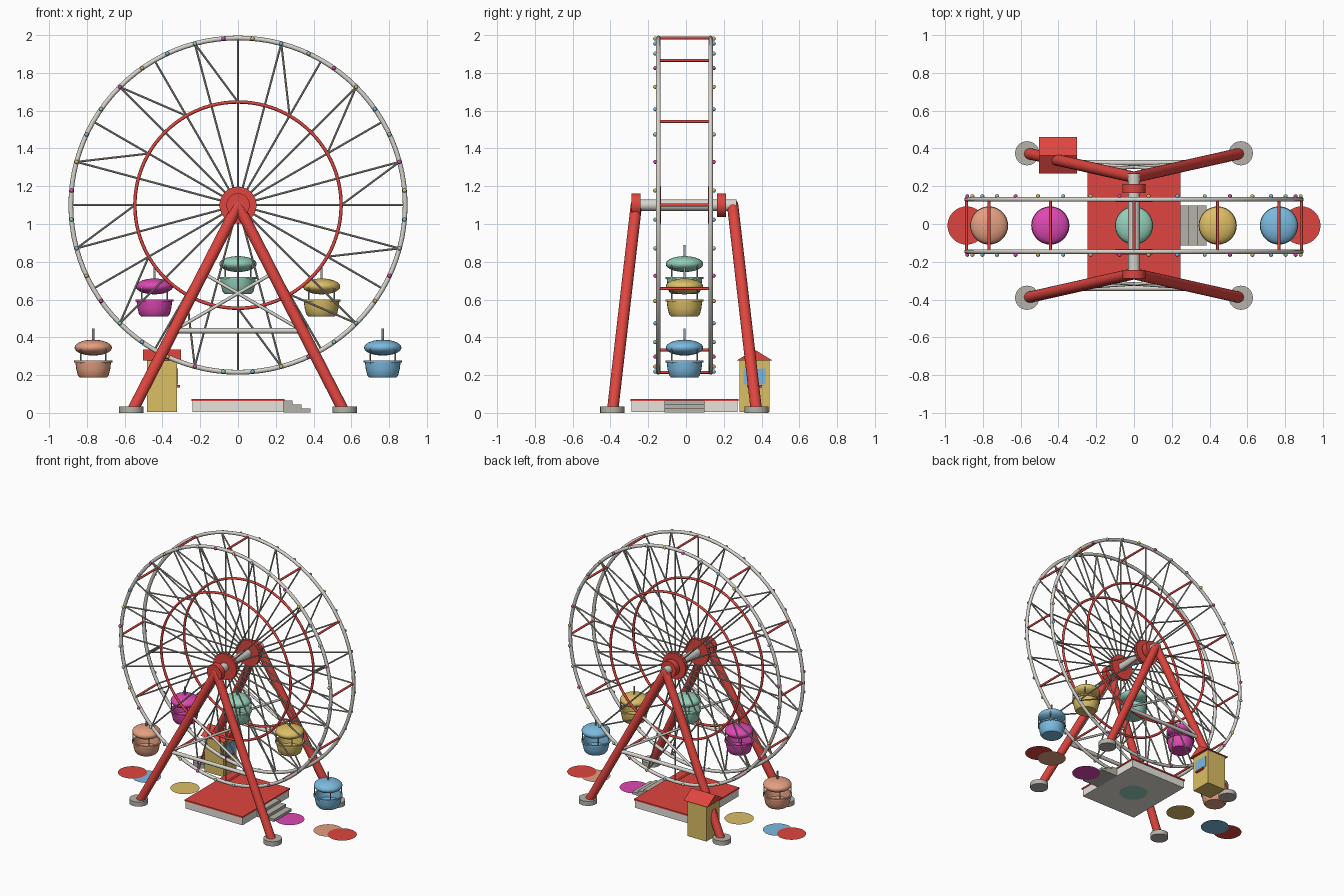
import bpy, bmesh, math
from mathutils import Vector, Matrix

if "Cube" in bpy.data.objects:
    bpy.data.objects.remove(bpy.data.objects["Cube"])

Y0, ZC, R = -0.008, 1.10, 0.885      # wheel centre and rim radius


def mat(name, c):
    m = bpy.data.materials.new(name)
    m.diffuse_color = (*c, 1)
    m.use_nodes = True
    m.node_tree.nodes["Principled BSDF"].inputs["Base Color"].default_value = m.diffuse_color
    return m


RED = mat("red", (0.74, 0.06, 0.05))
LIGHT = mat("light grey", (0.68, 0.66, 0.61))
CREAM = mat("pale cream", (0.80, 0.77, 0.71))
STEEL = mat("steel grey", (0.36, 0.36, 0.34))
STONE = mat("concrete grey", (0.46, 0.45, 0.40))
BLUE = mat("blue", (0.20, 0.49, 0.74))
YELLOW = mat("yellow", (0.72, 0.52, 0.13))
GREEN = mat("green", (0.30, 0.64, 0.49))
PINK = mat("magenta", (0.73, 0.065, 0.45))
ORANGE = mat("orange", (0.78, 0.35, 0.22))


def finish(name, bm, *mats, smooth=True):
    bmesh.ops.recalc_face_normals(bm, faces=bm.faces)
    me = bpy.data.meshes.new(name)
    bm.to_mesh(me)
    bm.free()
    ob = bpy.data.objects.new(name, me)
    bpy.context.collection.objects.link(ob)
    for m in mats:
        me.materials.append(m)
    if smooth:
        bpy.context.view_layer.objects.active = ob
        ob.select_set(True)
        bpy.ops.object.shade_smooth_by_angle(angle=math.radians(40))
        ob.select_set(False)
    return ob


def tube(bm, p, q, r, segs=12):
    p, q = Vector(p), Vector(q)
    d = q - p
    M = Matrix.Translation((p + q) / 2) @ d.to_track_quat('Z', 'Y').to_matrix().to_4x4()
    bmesh.ops.create_cone(bm, cap_ends=True, segments=segs, radius1=r, radius2=r,
                          depth=d.length, matrix=M)


def box(bm, x0, x1, y0, y1, z0, z1):
    M = Matrix.Translation(((x0 + x1) / 2, (y0 + y1) / 2, (z0 + z1) / 2)) \
        @ Matrix.Diagonal((x1 - x0, y1 - y0, z1 - z0, 1))
    bmesh.ops.create_cube(bm, size=1, matrix=M)


def lathe(bm, profile, centre, segs=28):
    c = Vector(centre)
    vs = [bm.verts.new(c + Vector((r, 0, z))) for r, z in profile]
    es = [bm.edges.new(e) for e in zip(vs, vs[1:])]
    bmesh.ops.spin(bm, geom=vs + es, cent=c, axis=(0, 0, 1), angle=2 * math.pi,
                   steps=segs, use_duplicate=False)
    bmesh.ops.remove_doubles(bm, verts=bm.verts, dist=1e-5)


def ring(name, y, rad, r, m):
    bpy.ops.mesh.primitive_torus_add(location=(0, y, ZC), rotation=(math.pi / 2, 0, 0),
                                     major_radius=rad, minor_radius=r,
                                     major_segments=96, minor_segments=10)
    ob = bpy.context.object
    ob.name = name
    ob.data.materials.append(m)
    bpy.ops.object.shade_smooth()
    ob.select_set(False)


def polar(deg, rad, y):
    a = math.radians(deg)
    return (rad * math.cos(a), y, ZC + rad * math.sin(a))


# wheel sides: rims, inner rings, hubs, spokes, bulbs
BULBS = [YELLOW, PINK, GREEN, BLUE]
for side, s in (("front", -1), ("back", 1)):
    y = Y0 + s * 0.138
    ring(side + "_rim", y, R, 0.0125, LIGHT)
    ring(side + "_inner_ring", y, 0.546, 0.009, RED)
    bm = bmesh.new()
    tube(bm, (0, y - 0.014, ZC), (0, y + 0.014, ZC), 0.098, 32)
    finish(side + "_hub", bm, RED)
    bm = bmesh.new()
    for i in range(24):
        tube(bm, polar(15 * i, 0.07, y), polar(15 * i, R, y), 0.0055, 8)
        if i % 2 == 0:
            tube(bm, polar(15 * i, 0.546, y), polar(15 * i + 15, R, y), 0.0055, 8)
    finish(side + "_spokes", bm, STONE)
    bm = bmesh.new()
    for k in range(36):
        n = len(bm.faces)
        bmesh.ops.create_icosphere(bm, subdivisions=2, radius=0.011,
                                   matrix=Matrix.Translation(polar(5 + 10 * k, R, y + s * 0.017)))
        bm.faces.ensure_lookup_table()
        for f in bm.faces[n:]:
            f.material_index = k % 4
    finish(side + "_bulbs", bm, *BULBS)

# struts joining the two rims
bm = bmesh.new()
for i in range(12):
    tube(bm, polar(30 * i, R, Y0 - 0.138), polar(30 * i, R, Y0 + 0.138), 0.008)
finish("rim_struts", bm, RED)

# axle and bearings
bm = bmesh.new()
tube(bm, (0, -0.27, ZC), (0, 0.268, ZC), 0.031, 24)
finish("axle", bm, LIGHT)
for name, y in (("front_bearing", -0.265), ("back_bearing", 0.188)):
    bm = bmesh.new()
    tube(bm, (0, y - 0.023, ZC), (0, y + 0.023, ZC), 0.062, 28)
    finish(name, bm, RED)

# support legs, feet and braces
for side, s in (("front", -1), ("back", 1)):
    def leg(z, sx):
        t = z / ZC
        return (sx * 0.565 * (1 - t), Y0 + s * (0.382 - 0.127 * t), z)
    legs, feet, braces = bmesh.new(), bmesh.new(), bmesh.new()
    for sx in (-1, 1):
        tube(legs, leg(0.02, sx), leg(ZC, sx), 0.03, 20)
        x, y, z = leg(0, sx)
        tube(feet, (x, y, 0), (x, y, 0.035), 0.064, 28)
        tube(braces, leg(0.435, sx), leg(0.74, -sx), 0.009)
    bmesh.ops.create_uvsphere(legs, u_segments=20, v_segments=12, radius=0.03,
                              matrix=Matrix.Translation(leg(ZC, 1)))
    tube(braces, leg(0.435, -1), leg(0.435, 1), 0.014)
    finish(side + "_legs", legs, RED)
    finish(side + "_feet", feet, STONE)
    finish(side + "_braces", braces, LIGHT)

# gondolas in the upper half, flat ground discs for the rest
CARS = [RED, BLUE, YELLOW, GREEN, PINK, ORANGE]
for i in range(12):
    x, _, z = polar(30 * i, R, 0)
    z -= ZC
    m = CARS[i % 6]
    bm = bmesh.new()
    if z < 0.1:
        h = 0.001 if m is RED else 0.0
        bmesh.ops.create_circle(bm, cap_ends=True, segments=36, radius=0.101,
                                matrix=Matrix.Translation((x, Y0, h)))
        finish("ground_disc", bm, m, smooth=False)
        continue
    lathe(bm, [(0, -0.255), (0.072, -0.255), (0.082, -0.243), (0.09, -0.21), (0.094, -0.177),
               (0.101, -0.177), (0.101, -0.166), (0.089, -0.166), (0.08, -0.225), (0, -0.225)],
          (x, Y0, z))
    finish("gondola_tub", bm, m)
    bm = bmesh.new()
    bmesh.ops.create_uvsphere(bm, u_segments=28, v_segments=14, radius=1,
                              matrix=Matrix.Translation((x, Y0, z - 0.097))
                              @ Matrix.Diagonal((0.099, 0.099, 0.042, 1)))
    finish("gondola_canopy", bm, m)
    bm = bmesh.new()
    tube(bm, (x, Y0, z - 0.08), (x, Y0, z + 0.004), 0.006)
    for a in (-1, 1):
        for b in (-1, 1):
            px, py = x + a * 0.067, Y0 + b * 0.067
            tube(bm, (px, py, z - 0.18), (px, py, z - 0.1), 0.004, 8)
    finish("gondola_posts", bm, STEEL)

# boarding platform and steps
bm = bmesh.new()
box(bm, -0.24, 0.24, Y0 - 0.28, Y0 + 0.28, 0.005, 0.062)
finish("platform_base", bm, CREAM, smooth=False)
bm = bmesh.new()
box(bm, -0.245, 0.245, Y0 - 0.286, Y0 + 0.286, 0.062, 0.073)
finish("platform_deck", bm, RED, smooth=False)
bm = bmesh.new()
for i in range(3):
    box(bm, 0.24 + 0.048 * i, 0.288 + 0.048 * i, Y0 - 0.106, Y0 + 0.106, 0.003, 0.065 - 0.021 * i)
finish("steps", bm, STONE, smooth=False)

# ticket booth with gable roof, window and counter
bx, by = -0.402, 0.363
bm = bmesh.new()
box(bm, bx - 0.08, bx + 0.08, by - 0.08, by + 0.08, 0.005, 0.28)
finish("booth_walls", bm, YELLOW, smooth=False)
bm = bmesh.new()
ends = [[bm.verts.new((bx + sx * 0.1, by + dy, z))
         for dy, z in ((-0.096, 0.277), (0.096, 0.277), (0, 0.335))] for sx in (-1, 1)]
for e in ends:
    bm.faces.new(e)
for i in range(3):
    j = (i + 1) % 3
    bm.faces.new((ends[0][i], ends[0][j], ends[1][j], ends[1][i]))
finish("booth_roof", bm, RED, smooth=False)
bm = bmesh.new()
box(bm, bx + 0.078, bx + 0.084, by - 0.058, by + 0.058, 0.15, 0.235)
finish("booth_window", bm, BLUE, smooth=False)
bm = bmesh.new()
box(bm, bx + 0.078, bx + 0.094, by - 0.04, by + 0.04, 0.135, 0.148)
finish("booth_counter", bm, RED, smooth=False)
